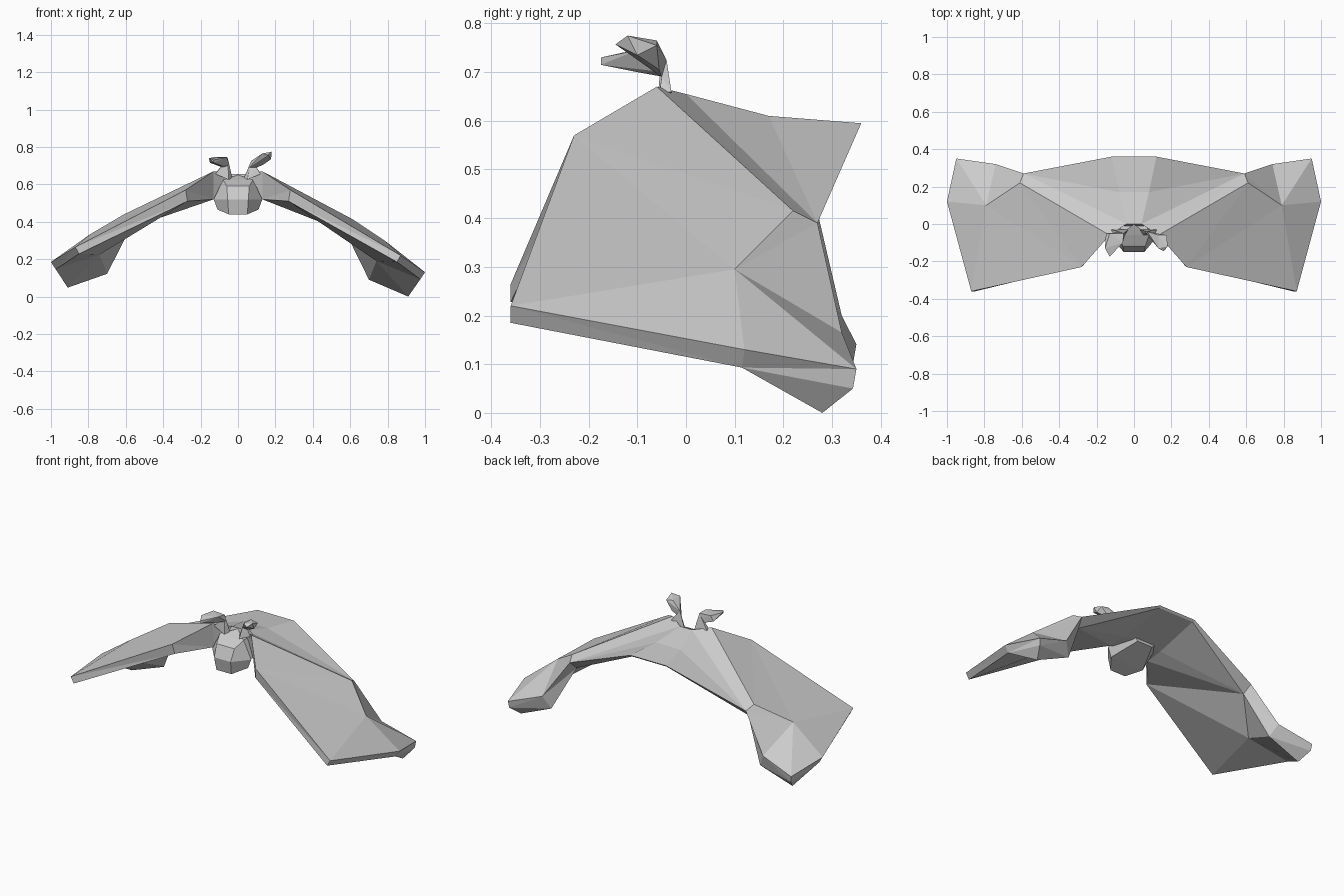
import bpy, bmesh

if "Cube" in bpy.data.objects:
    bpy.data.objects.remove(bpy.data.objects["Cube"])


def make(name, build):
    bm = bmesh.new()
    build(bm)
    bmesh.ops.recalc_face_normals(bm, faces=bm.faces)
    me = bpy.data.meshes.new(name)
    bm.to_mesh(me)
    bm.free()
    ob = bpy.data.objects.new(name, me)
    bpy.context.collection.objects.link(ob)
    return ob


# Wing membrane: named points of the right half (upper case top, lower case underside)
TOP = dict(A=(.13, -.06, .67), B=(.28, -.23, .57), C=(.87, -.36, .22), D=(1, .12, .13),
           E=(.95, .35, .09), F=(.74, .32, .165), G=(.59, .27, .39), H=(.61, .22, .415),
           I=(.79, .10, .295), T=(.12, .36, .595), M=(.08, .17, .61), N=(.04, 0, .655))
UNDER = dict(a=(.13, -.04, .52), b=(.27, -.22, .51), c=(.85, -.36, .185), d=(.975, .115, .093),
             x=(.945, .343, .05), e=(.91, .28, 0), f=(.70, .29, .09), g=(.575, .225, .345),
             i=(.74, .07, .19), t=(.115, .35, .585), m=(.125, .07, .53))
FACES = ("ABH BCI BIH CDI DEI IEF IFG IGH AHG ANG NMG MGT "
         "abg bci big cdi dei eif fig agm mgt "
         "ABba BCcb CDdc DExd dxe EFfx xfe FGgf GTtg").split()


def wings(bm):
    pts = {**TOP, **UNDER}
    vs = {}
    for s in (1, -1):
        for k, (x, y, z) in pts.items():
            lift = .055 * max(0, x - .3) / .7 if s < 0 else 0   # left wing held a bit higher
            vs[k, s] = bm.verts.new((s * x, y, z + lift))
        for f in FACES:
            bm.faces.new([vs[k, s] for k in f])
    for p, q in ("NM", "MT", "Tt", "tm", "ma"):
        bm.faces.new([vs[p, 1], vs[q, 1], vs[q, -1], vs[p, -1]])
    bm.faces.new([vs["A", 1], vs["N", 1], vs["N", -1], vs["A", -1], vs["a", -1], vs["a", 1]])
    bmesh.ops.triangulate(bm, faces=[f for f in bm.faces if len(f.verts) > 3])


make("wings", wings)

# Head and belly: half-sections lofted from muzzle to back
SECTIONS = [[(.06, -.12, .59), (.055, -.15, .52), (.05, -.135, .44)],
            [(.08, -.06, .625), (.13, -.06, .52), (.11, -.06, .465)],
            [(.05, .10, .60), (.10, .10, .57), (.05, .09, .52)]]


def head(bm):
    rings = []
    for sec in SECTIONS:
        loop = sec + [(-x, y, z) for x, y, z in reversed(sec)]
        rings.append([bm.verts.new(p) for p in loop])
    for r, q in zip(rings, rings[1:]):
        for k in range(6):
            n = (k + 1) % 6
            bm.faces.new([r[k], r[n], q[n], q[k]])
    a = rings[0]
    bm.faces.new([a[0], a[1], a[4], a[5]])
    bm.faces.new([a[1], a[2], a[3], a[4]])
    bm.faces.new(rings[-1])


make("head", head)


# Ears: faceted stem and blade
def hull(points):
    def build(bm):
        vs = [bm.verts.new(p) for p in points]
        bmesh.ops.convex_hull(bm, input=vs)
        loose = [v for v in bm.verts if not v.link_faces]
        bmesh.ops.delete(bm, geom=loose, context='VERTS')
    return build


BLADES = {
    "right": [(.06, -.045, .69), (.07, -.04, .725), (.10, -.05, .69), (.13, -.06, .765),
              (.135, -.055, .705), (.175, -.06, .755), (.18, -.12, .775), (.177, -.10, .735),
              (.16, -.145, .757), (.13, -.13, .765)],
    "left": [(-.045, -.045, .70), (-.055, -.05, .74), (-.08, -.045, .69), (-.13, -.05, .745),
             (-.06, -.10, .745), (-.15, -.05, .715), (-.155, -.13, .74), (-.10, -.12, .74),
             (-.13, -.175, .73), (-.13, -.175, .715), (-.09, -.10, .70)]}
for side, s in (("right", 1), ("left", -1)):
    blade = BLADES[side]
    base = [(s * .03, -.03, .63), (s * .12, -.03, .66), (s * .12, -.055, .655), (s * .05, -.06, .625)]
    make(side + "_ear_blade", hull(blade))
    make(side + "_ear_stem", hull(base + blade[:3]))


# Brow wedge filling the notch between the ears
make("brow", hull([(0, 0, .65), (-.06, -.11, .60), (.06, -.11, .60),
                   (-.08, -.06, .625), (.08, -.06, .625), (0, -.02, .60)]))
